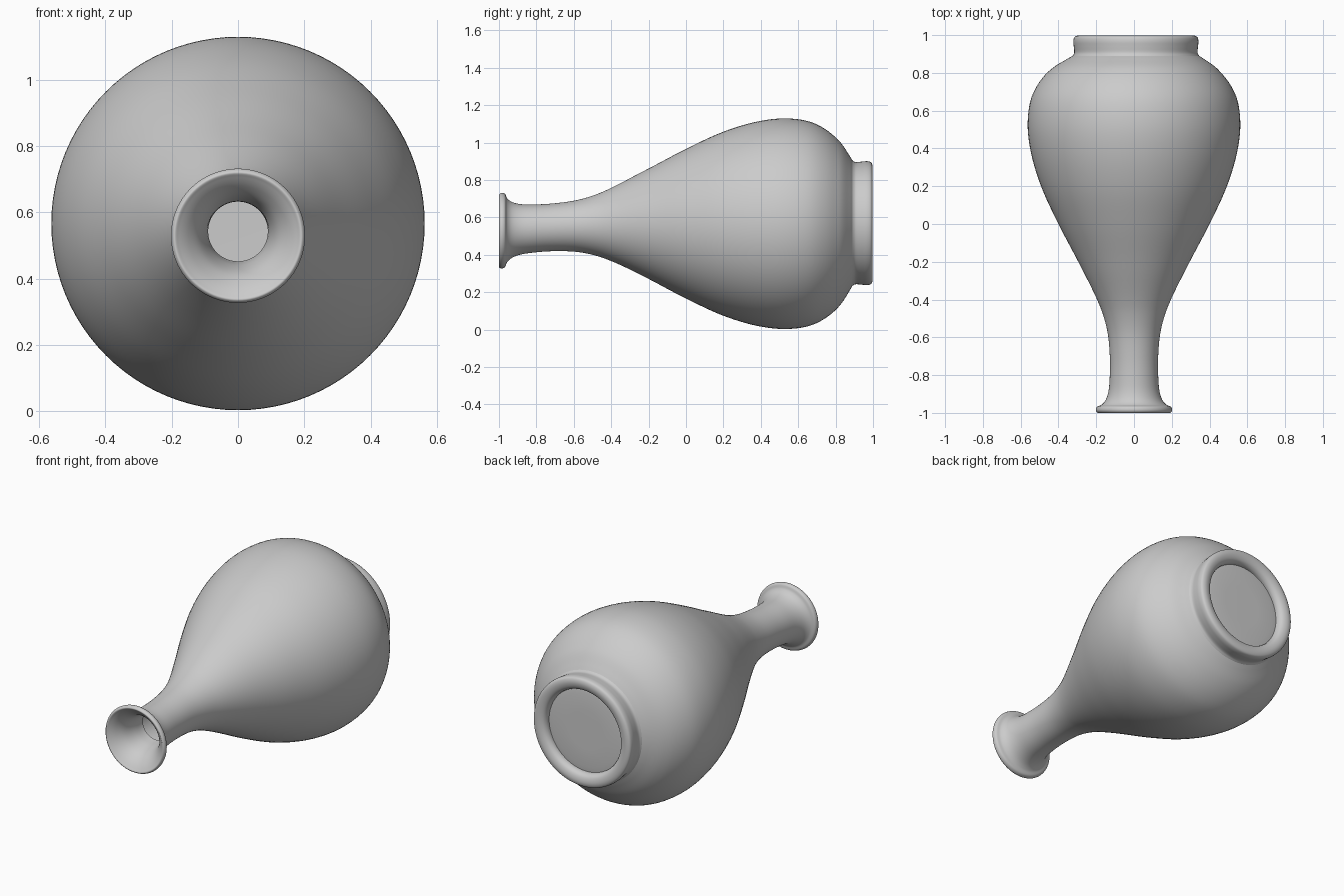
import bpy, bmesh, math
from mathutils import Vector

if "Cube" in bpy.data.objects:
    bpy.data.objects.remove(bpy.data.objects["Cube"])

SEGMENTS = 96


def smooth_profile(points, steps=6):
    """Centripetal Catmull-Rom through (radius, y) points."""
    p = [Vector(q) for q in points]
    p = [2 * p[0] - p[1]] + p + [2 * p[-1] - p[-2]]
    out = []
    for a, b, c, d in zip(p, p[1:], p[2:], p[3:]):
        t1 = (b - a).length ** 0.5
        t2 = t1 + (c - b).length ** 0.5
        t3 = t2 + (d - c).length ** 0.5
        for k in range(steps):
            t = t1 + (t2 - t1) * k / steps
            a1 = a.lerp(b, t / t1)
            a2 = b.lerp(c, (t - t1) / (t2 - t1))
            a3 = c.lerp(d, (t - t2) / (t3 - t2))
            b1 = a1.lerp(a2, t / t2)
            b2 = a2.lerp(a3, (t - t1) / (t3 - t1))
            out.append(b1.lerp(b2, (t - t1) / (t2 - t1)))
    return out + [p[-2]]


def axis(y):
    """Centre line: the neck sags slightly, the foot sits a touch off centre."""
    s = min(max((-0.25 - y) / 0.75, 0), 1)
    f = min(max((y - 0.8) / 0.09, 0), 1)
    return 0.01 * f, 0.566 - 0.038 * s ** 1.4 + 0.003 * f


def revolve(name, profile, cap_end=False, angle=40):
    bm = bmesh.new()
    rings = []
    for r, y in profile:
        cx, cz = axis(y)
        rings.append([bm.verts.new((cx + r * math.cos(a), y, cz + r * math.sin(a)))
                      for a in (2 * math.pi * j / SEGMENTS for j in range(SEGMENTS))])
    for lo, hi in zip(rings, rings[1:]):
        for j in range(SEGMENTS):
            k = (j + 1) % SEGMENTS
            bm.faces.new((lo[j], hi[j], hi[k], lo[k]))
    if cap_end:
        bm.faces.new(rings[-1][::-1])
    mesh = bpy.data.meshes.new(name)
    bm.to_mesh(mesh)
    bm.free()
    obj = bpy.data.objects.new(name, mesh)
    bpy.context.collection.objects.link(obj)
    bpy.ops.object.select_all(action='DESELECT')
    obj.select_set(True)
    bpy.context.view_layer.objects.active = obj
    bpy.ops.object.shade_smooth_by_angle(angle=math.radians(angle))
    return obj


# Body: inner throat, rolled lip, neck, belly and shoulder
body_points = [
    (0.09, -0.79), (0.097, -0.86), (0.118, -0.925), (0.15, -0.968),
    (0.178, -0.992), (0.192, -1.0), (0.202, -0.988), (0.197, -0.969),
    (0.172, -0.957), (0.152, -0.935), (0.136, -0.89), (0.128, -0.80),
    (0.128, -0.70), (0.139, -0.58), (0.164, -0.48), (0.20, -0.39),
    (0.295, -0.20), (0.40, 0.0), (0.492, 0.20), (0.546, 0.38),
    (0.563, 0.53), (0.546, 0.66), (0.502, 0.75), (0.435, 0.825),
    (0.365, 0.872), (0.335, 0.89)]
revolve("vase_body", smooth_profile(body_points))

# Foot: raised ring with rounded rims
foot_points = [
    (0.335, 0.89), (0.327, 0.905), (0.329, 0.94), (0.331, 0.97),
    (0.325, 0.99), (0.305, 0.998), (0.28, 0.995), (0.262, 0.985),
    (0.252, 0.968), (0.25, 0.95)]
revolve("foot_ring", smooth_profile(foot_points, 4))

# Base: shallow recessed disc inside the foot ring
revolve("base_disc", [(0.25, 0.95), (0.22, 0.954), (0.12, 0.955)], cap_end=True)
